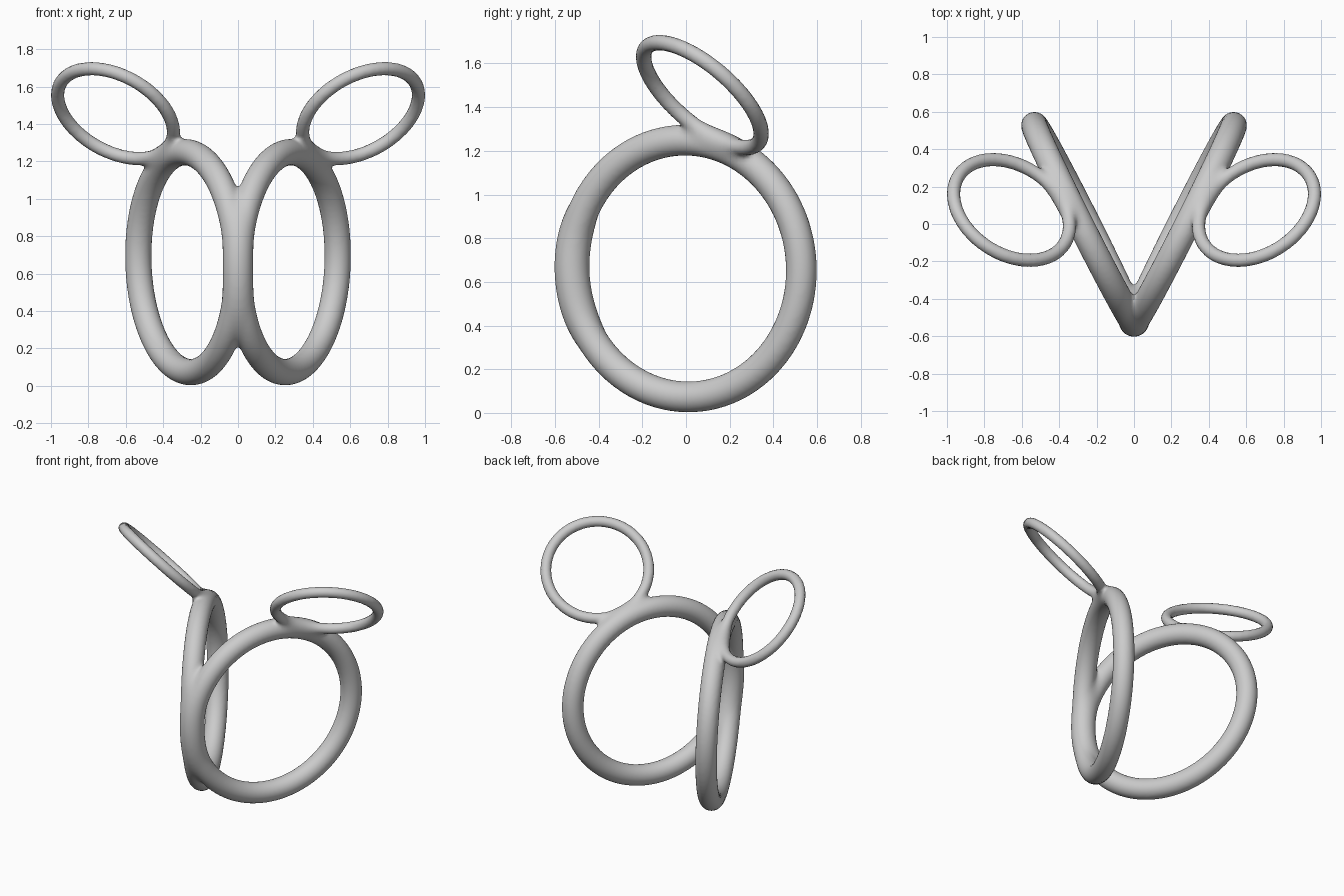
import bpy, bmesh
from mathutils import Vector

if "Cube" in bpy.data.objects:
    bpy.data.objects.remove(bpy.data.objects["Cube"])

BLEND = 0.04

# Ring specs: centre, axis, ring radius, tube radius (right half)
right_rings = [
    ((0.268, 0.003, 0.661), (0.893, -0.45, -0.03), 0.588, 0.07),    # big upright ring
    ((0.655, 0.075, 1.455), (-0.39, 0.60, 0.70), 0.336, 0.035),     # small upper ring
]
rings = []
for c, n, R, r in right_rings:
    for s in (1, -1):
        rings.append((Vector((s * c[0], c[1], c[2])),
                      Vector((s * n[0], n[1], n[2])).normalized(), R, r))


def ring_distance(p, ring):
    c, n, R, r = ring
    d = p - c
    h = d.dot(n)
    radial = (d - n * h).length - R
    return (radial * radial + h * h) ** 0.5 - r


def blended_distance(p):
    """Distance to all rings, with soft fillets where they touch."""
    total = 10.0
    for ring in rings:
        d = ring_distance(p, ring)
        h = max(BLEND - abs(total - d), 0.0) / BLEND
        total = min(total, d) - h * h * BLEND / 4
    return total


# Rough rings, joined into one object
parts = []
for c, n, R, r in rings:
    bpy.ops.mesh.primitive_torus_add(
        location=c, rotation=n.to_track_quat('Z', 'Y').to_euler(),
        major_radius=R, minor_radius=r, major_segments=72, minor_segments=20)
    parts.append(bpy.context.object)
bpy.ops.object.select_all(action='DESELECT')
for o in parts:
    o.select_set(True)
bpy.context.view_layer.objects.active = parts[0]
bpy.ops.object.join()
frame = bpy.context.object
frame.name = "joined_rings"
bpy.ops.object.transform_apply(location=True, rotation=True, scale=True)

# Fuse into one skin
mod = frame.modifiers.new("fuse", 'REMESH')
mod.mode = 'VOXEL'
mod.voxel_size = 0.016
bpy.ops.object.modifier_apply(modifier=mod.name)

# Relax, then settle the skin on the filleted ring surface
bm = bmesh.new()
bm.from_mesh(frame.data)
E = 0.0005
axes = [Vector((E, 0, 0)), Vector((0, E, 0)), Vector((0, 0, E))]
for _ in range(3):
    bmesh.ops.smooth_vert(bm, verts=bm.verts, factor=0.5,
                          use_axis_x=True, use_axis_y=True, use_axis_z=True)
    for v in bm.verts:
        d = blended_distance(v.co)
        g = Vector([(blended_distance(v.co + a) - d) / E for a in axes])
        if g.length > 0.3:
            step = g * (d / g.length_squared)
            if step.length > 0.03:
                step.length = 0.03
            v.co -= step
bm.to_mesh(frame.data)
bm.free()
for p in frame.data.polygons:
    p.use_smooth = True
